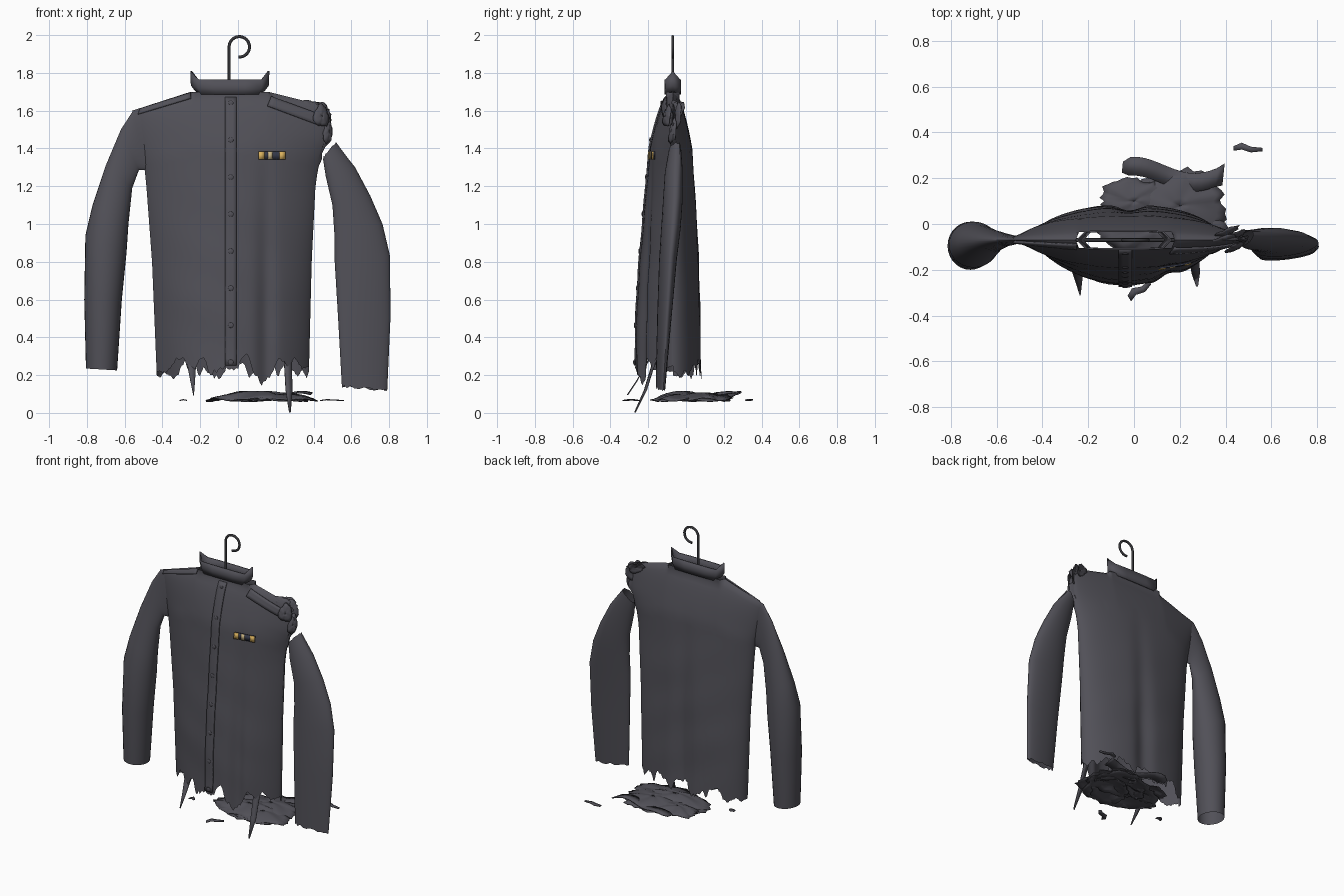
import bpy
import math
import random
from mathutils import Vector

random.seed(4)
if "Cube" in bpy.data.objects:
    bpy.data.objects.remove(bpy.data.objects["Cube"])


def material(name, *rgb):
    m = bpy.data.materials.new(name)
    m.use_nodes = True
    m.diffuse_color = (*rgb, 1)
    bsdf = m.node_tree.nodes["Principled BSDF"]
    bsdf.inputs["Base Color"].default_value = (*rgb, 1)
    bsdf.inputs["Roughness"].default_value = 0.9
    return m


CLOTH = material("charcoal cloth", .082, .08, .096)
WIRE = material("dark wire", .035, .035, .04)
GOLD = material("ribbon gold", .7, .44, .11)
PALE = material("ribbon pale gold", .6, .47, .24)
NAVY = material("ribbon navy", .035, .04, .065)


def make(name, verts, faces, mat=CLOTH, solid=0, angle=50):
    me = bpy.data.meshes.new(name)
    me.from_pydata([tuple(v) for v in verts], [], faces)
    me.materials.append(mat)
    ob = bpy.data.objects.new(name, me)
    bpy.context.collection.objects.link(ob)
    bpy.ops.object.select_all(action='DESELECT')
    ob.select_set(True)
    bpy.context.view_layer.objects.active = ob
    bpy.ops.object.shade_smooth_by_angle(angle=math.radians(angle))
    if solid:
        mod = ob.modifiers.new("thickness", 'SOLIDIFY')
        mod.thickness = solid
        mod.offset = 0


def grid_faces(rows, cols, wrap=False, flip=False):
    out = []
    for r in range(rows - 1):
        for c in range(cols if wrap else cols - 1):
            d = (c + 1) % cols
            f = (r * cols + c, (r + 1) * cols + c, (r + 1) * cols + d, r * cols + d)
            out.append(f[::-1] if flip else f)
    return out


def table(points, x):
    """Linear interpolation through (key, value) pairs."""
    if x <= points[0][0]:
        return points[0][1]
    for (a, p), (b, q) in zip(points, points[1:]):
        if x <= b:
            return p + (q - p) * (x - a) / (b - a)
    return points[-1][1]


# Torso shape: side outlines, shoulder line, depth and torn hem
MID_Y = -.07
RIGHT = [(.2, -.43), (.8, -.455), (1.2, -.485), (1.3, -.495), (1.6, -.56)]
LEFT = [(.2, .375), (.8, .39), (1.2, .41), (1.3, .425), (1.45, .48), (1.6, .47)]
SHOULDER = [(-.56, 1.6), (-.25, 1.7), (.16, 1.7), (.3, 1.665), (.44, 1.63), (.47, 1.59)]
FRONT = [(.2, .2), (.6, .19), (1, .155), (1.4, .122), (1.7, .118)]
BACK = [(.2, .157), (.6, .15), (1, .132), (1.4, .105), (1.7, .1)]
HEM = [(-.43, .22), (-.38, .21), (-.33, .28), (-.29, .3), (-.25, .19), (-.2, .3),
       (-.17, .28), (-.15, .2), (-.1, .23), (0, .24), (.05, .33), (.08, .22),
       (.13, .15), (.18, .2), (.22, .3), (.26, .24), (.3, .29), (.34, .23), (.38, .25)]
BACK_HEM = [(-.44 + .026 * k, .235 + random.uniform(-.06, .05)) for k in range(33)]


def across(s, z):
    a, b = table(RIGHT, z), table(LEFT, z)
    return (a + b) / 2 + s * (b - a) / 2


def surface_y(x, z, back=False):
    a, b = table(RIGHT, z), table(LEFT, z)
    s = max(-1, min(1, (2 * x - a - b) / (b - a)))
    bulge = 1 - s * s
    drop = max(0, table(SHOULDER, x) - z)
    neck = .035 if -.245 < x < .165 else 0
    d = table(BACK if back else FRONT, z) * bulge ** (.5 if back else .8) * min(1, drop / .3) ** .5
    low = max(0, min(1, 1.5 - z))
    # Centre groove behind, one hanging fold in front, soft wrinkles
    fold_x, width, depth = (-.02, .004, .025) if back else (.15, .002, .03)
    d -= depth * low * bulge * math.exp(-(x - fold_x) ** 2 / width)
    d += .004 * math.sin(9 * x + 7 * z) * math.sin(13 * z) * bulge * min(1, drop)
    d = max(d, neck)
    return MID_Y + d if back else MID_Y - d


ROWS, COLS = 34, 110
tear = [random.uniform(-.03, .025) for _ in range(ROWS)]
for back in (False, True):
    hem = []
    for c in range(COLS):
        s = math.sin(math.pi * (c / (COLS - 1) - .5))
        fray = random.uniform(-.014, .014) * (1 - s * s) ** .5
        hem.append((s, table(BACK_HEM if back else HEM, across(s, .25)) + fray))
    verts = []
    for r in range(ROWS):
        v = r / (ROWS - 1)
        for s, h in hem:
            top = table(SHOULDER, across(s, 1.7))
            z = top + (h - top) * v ** 1.3
            x = across(s, z)
            y = surface_y(x, z, back)
            if s > .97 and z > 1.32:
                x += tear[r]
            verts.append((x, y, z))
    make("jacket_back" if back else "jacket_front", verts, grid_faces(ROWS, COLS, flip=back))


# Sleeves: rings given by outer point, inner point, half depth and y
def sleeve(name, rings, twist, n=28, ragged=0):
    verts = []
    for i, (ox, oz, ix, iz, d, y) in enumerate(rings):
        o, q = Vector((ox, y + twist, oz)), Vector((ix, y - twist, iz))
        for k in range(n):
            t = math.tau * k / n
            p = (o + q) / 2 + (o - q) / 2 * math.cos(t) + Vector((0, d * math.sin(t), 0))
            if i in (0, len(rings) - 1):
                p.z += random.uniform(-ragged, ragged)
            verts.append(p)
    make(name, verts, grid_faces(len(rings), n, wrap=True, flip=rings[0][0] > 0))


sleeve("right_sleeve", [
    (-.47, 1.61, -.44, 1.28, .01, -.07), (-.555, 1.6, -.485, 1.285, .018, -.07),
    (-.62, 1.5, -.525, 1.285, .03, -.07),
    (-.70, 1.31, -.56, 1.19, .052, -.075), (-.77, 1.1, -.58, 1.0, .08, -.085),
    (-.808, .94, -.59, .85, .1, -.09), (-.814, .6, -.615, .6, .105, -.095),
    (-.805, .235, -.64, .225, .09, -.095)], 0)
sleeve("left_sleeve", [
    (.52, 1.43, .45, 1.35, .03, -.06), (.62, 1.3, .465, 1.25, .045, -.065),
    (.70, 1.15, .50, 1.1, .05, -.07), (.765, 1.0, .51, .95, .05, -.08),
    (.805, .83, .512, .8, .045, -.095), (.807, .5, .53, .5, .035, -.115),
    (.79, .12, .55, .14, .02, -.135)], .015, ragged=.008)

# Stand collar with raised wing tips
loop = [(-1, 0), (-.82, -1), (-.4, -1.1), (.4, -1.1), (.82, -1),
        (1, 0), (.82, 1), (.4, 1.1), (-.4, 1.1), (-.82, 1)]
verts = []
for wide, low, tip in ((.18, 1.685, .02), (.203, 1.72, .015), (.205, 1.765, .045)):
    for px, py in loop:
        verts.append((-.043 + px * wide, MID_Y + py * .036, low + (tip if py == 0 else 0)))
make("collar", verts, grid_faces(3, len(loop), wrap=True, flip=True), solid=.008, angle=75)


# Plates that lie on the front of the cloth, from four corners
def front_patch(name, corners, nu, nv, lift, mat=CLOTH, thick=.008):
    tl, tr, br, bl = [Vector(c) for c in corners]
    verts = []
    for r in range(nv):
        for c in range(nu):
            u, v = c / (nu - 1), r / (nv - 1)
            p = tl.lerp(tr, u).lerp(bl.lerp(br, u), v)
            verts.append((p.x, surface_y(p.x, p.y) - lift, p.y))
    make(name, verts, grid_faces(nv, nu), mat, thick, 35)


def box(x0, x1, z0, z1):
    return (x0, z1), (x1, z1), (x1, z0), (x0, z0)


front_patch("button_placket", box(-.068, -.008, .25, 1.67), 4, 40, .004)
front_patch("left_shoulder_strap", ((.175, 1.675), (.45, 1.575), (.435, 1.52), (.155, 1.625)), 12, 4, .008)
front_patch("right_shoulder_strap", ((-.25, 1.695), (-.52, 1.61), (-.53, 1.58), (-.25, 1.665)), 12, 4, .004)
front_patch("ribbon_bar", box(.11, .25, 1.342, 1.383), 6, 2, .008, NAVY)
for i, (x0, x1, mat) in enumerate(((.108, .14, GOLD), (.158, .182, PALE), (.22, .25, GOLD))):
    front_patch("ribbon_stripe_%d" % i, box(x0, x1, 1.341, 1.384), 2, 2, .014, mat, .004)

# Buttons
for i in range(8):
    z = 1.64 - i * .196
    bpy.ops.mesh.primitive_uv_sphere_add(segments=14, ring_count=8, radius=.014,
                                         location=(-.038, surface_y(-.038, z) - .008, z))
    ob = bpy.context.object
    ob.name = "button_%d" % i
    ob.scale.y = .35
    ob.data.materials.append(CLOTH)
    bpy.ops.object.shade_smooth()


# Hanger: hook and shoulder wire
def wire(name, pts, radius):
    cu = bpy.data.curves.new(name, 'CURVE')
    cu.dimensions = '3D'
    cu.bevel_depth = radius
    cu.bevel_resolution = 3
    cu.use_fill_caps = True
    sp = cu.splines.new('POLY')
    sp.points.add(len(pts) - 1)
    for p, (x, z) in zip(sp.points, pts):
        p.co = (x, MID_Y, z, 1)
    cu.materials.append(WIRE)
    bpy.context.collection.objects.link(bpy.data.objects.new(name, cu))


arc = [math.radians(180 - 11 * k) for k in range(26)]
wire("hanger_hook", [(-.047, 1.66)] + [(.007 + .054 * math.cos(a), 1.938 + .054 * math.sin(a))
                                       for a in arc], .008)
wire("hanger_shoulders", [(-.5, 1.55), (-.25, 1.64), (-.047, 1.68), (.16, 1.64), (.42, 1.5)], .008)


# Loose strips: path points with a width along a side direction
def strip(name, path, widths, side):
    side = Vector(side)
    verts = []
    for p, w in zip(path, widths):
        verts += [Vector(p) - side * w / 2, Vector(p) + side * w / 2]
    make(name, verts, grid_faces(len(path), 2), CLOTH, .006)


strip("hem_shred_right", [(-.25, -.17, .32), (-.245, -.215, .25), (-.24, -.26, .17), (-.235, -.31, .095)],
      [.07, .045, .025, .004], (1, 0, 0))
strip("hem_shred_left", [(.265, -.15, .32), (.265, -.175, .25), (.27, -.215, .12), (.275, -.27, .003)],
      [.05, .04, .035, .008], (1, .3, 0))
strip("floor_scrap_back", [(.435, .33, .065), (.47, .34, .07), (.51, .325, .068), (.56, .325, .065)],
      [.02, .03, .025, .015], (0, 1, 0))
strip("floor_scrap_front", [(-.02, -.325, .065), (0, -.295, .07), (.04, -.285, .07), (.07, -.255, .065)],
      [.03, .035, .03, .02], (.5, -.8, 0))
strip("floor_scrap_right", [(-.31, -.1, .065), (-.29, -.09, .07), (-.27, -.1, .066)],
      [.02, .03, .015], (0, 1, 0))
strip("floor_flap", [(-.05 + .44 * t, .217 + .036 * math.cos(5.2 * (t - .1)), .095 + .015 * math.sin(9 * t))
                     for t in [k / 14 for k in range(15)]],
      [.05] + [.085] * 13 + [.1], (.1, .95, .1))


# Ragged scraps: irregular rippled discs
def scrap(name, center, u, v, dome, n=44, rings=6):
    center, u, v = Vector(center), Vector(u), Vector(v)
    w = u.cross(v).normalized()
    phase = random.uniform(0, 6)
    edge = [1 + .1 * math.sin(3 * math.tau * k / n + phase) + random.uniform(-.1, .06) for k in range(n)]
    verts = []
    for r in range(rings):
        f = (r + .05) / (rings - .95)
        for k in range(n):
            a = math.tau * k / n
            lift = dome * (1 - f * f) + dome * .2 * f * math.sin(5 * a + phase + 4 * f)
            e = f * (1 + (edge[k] - 1) * f)
            verts.append(center + u * e * math.cos(a) + v * e * math.sin(a) + w * lift)
    make(name, verts, grid_faces(rings, n, wrap=True), CLOTH, .004)


# Fallen cloth pile below the hem
for i, (x, y, z, a, b, dome) in enumerate(((.13, .02, .066, .26, .2, .03), (.2, .08, .072, .21, .15, .035),
                                           (.0, .1, .07, .15, .1, .03), (.1, -.02, .07, .25, .13, .045),
                                           (.22, -.04, .068, .19, .13, .03))):
    scrap("floor_scrap_%d" % i, (x, y, z), (a, .03, 0), (-.03, b, 0), dome)

# Shredded cloth around the torn left shoulder
for i, (x, y, z, ax, az) in enumerate(((.39, -.065, 1.62, .06, .03), (.44, -.1, 1.57, .04, .055),
                                       (.45, -.045, 1.57, .04, .07), (.475, -.07, 1.49, .022, .065),
                                       (.41, -.03, 1.61, .05, .035))):
    scrap("shoulder_shred_%d" % i, (x, y, z), (ax, .015, -.02), (.01, .015, az), .012, 30, 4)
